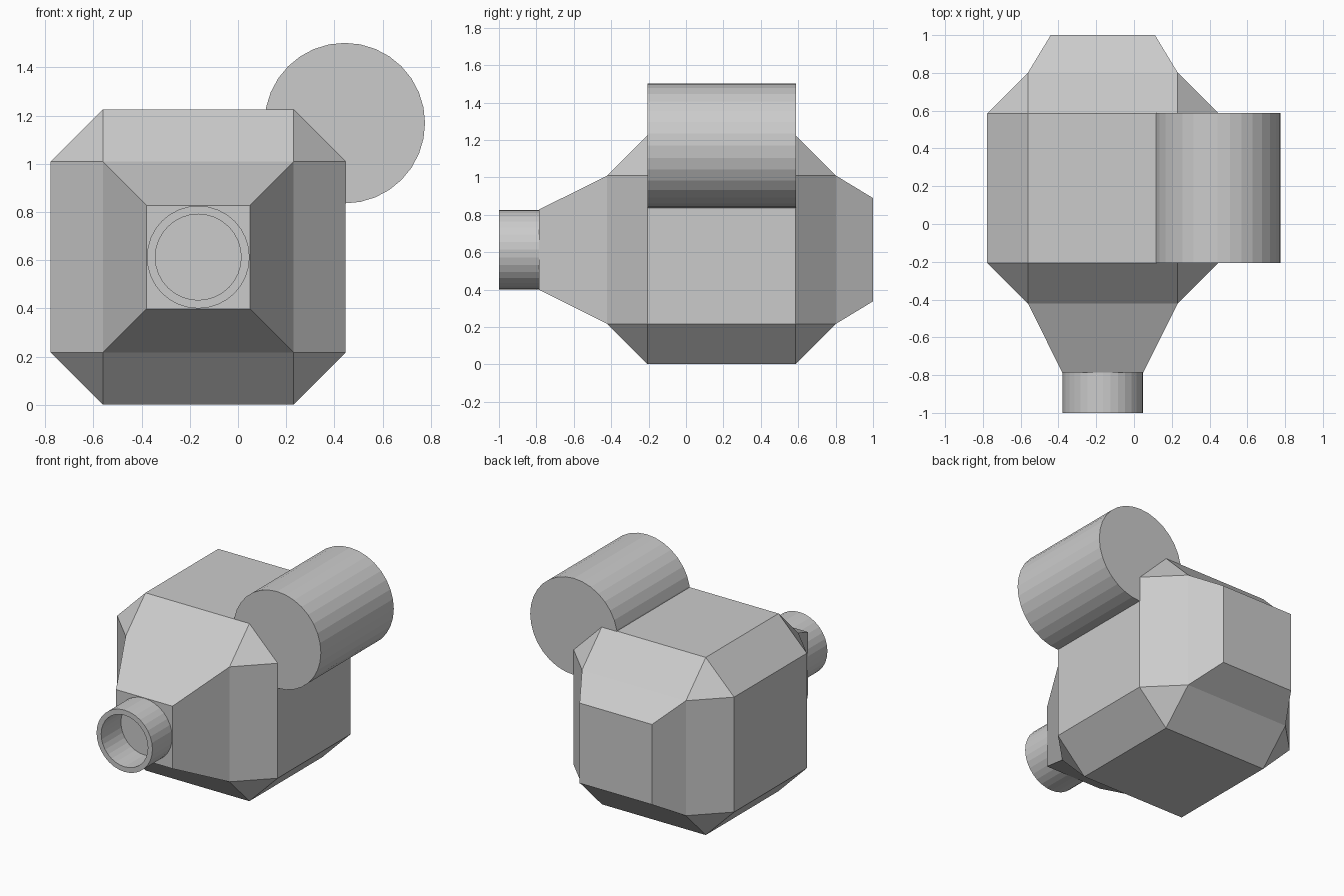
import bpy, bmesh, math
from mathutils import Vector

if "Cube" in bpy.data.objects:
    bpy.data.objects.remove(bpy.data.objects["Cube"])

CX, CY, CZ = -0.165, 0.19, 0.613   # body centre
OUT, FLAT = 0.612, 0.396           # half width, half size of the flat faces


def add_object(name, bm):
    bmesh.ops.recalc_face_normals(bm, faces=bm.faces[:])
    mesh = bpy.data.meshes.new(name)
    bm.to_mesh(mesh)
    bm.free()
    ob = bpy.data.objects.new(name, mesh)
    bpy.context.collection.objects.link(ob)
    return ob


def lathe_y(name, cx, cz, profile, close=False, sides=32):
    """Sweep (radius, y) points around an axis parallel to y."""
    bm = bmesh.new()
    rings = []
    for r, y in profile:
        rings.append([bm.verts.new((cx + r * math.cos(2 * math.pi * i / sides), y,
                                    cz + r * math.sin(2 * math.pi * i / sides)))
                      for i in range(sides)])
    for a, b in zip(rings, rings[1:]):
        for i in range(sides):
            j = (i + 1) % sides
            bm.faces.new((a[i], a[j], b[j], b[i]))
    if close:
        bm.faces.new(rings[0])
        bm.faces.new(rings[-1])
    return add_object(name, bm)


# Body: cube with wide chamfers and triangular corners
bm = bmesh.new()
for sx in (-1, 1):
    for sy in (-1, 1):
        for sz in (-1, 1):
            for axis in range(3):
                p = [FLAT * sx, FLAT * sy, FLAT * sz]
                p[axis] *= OUT / FLAT
                bm.verts.new((CX + p[0], CY + p[1], CZ + p[2]))
bmesh.ops.convex_hull(bm, input=bm.verts[:])
bmesh.ops.dissolve_limit(bm, angle_limit=math.radians(2),
                         verts=bm.verts[:], edges=bm.edges[:])
bm.normal_update()

# Tapered front and back extensions of the body
for direction, end_y, half in ((-1, -0.785, 0.215), (1, 1.0, 0.276)):
    bm.normal_update()
    face = max(bm.faces, key=lambda f: f.normal.y * direction)
    new = bmesh.ops.extrude_discrete_faces(bm, faces=[face])["faces"][0]
    for v in new.verts:
        v.co = Vector((CX + (v.co.x - CX) * half / FLAT, end_y,
                       CZ + (v.co.z - CZ) * half / FLAT))
add_object("body", bm)

# Hollow round nozzle on the front
lathe_y("nozzle", CX, CZ, [(0.213, -0.785), (0.213, -1.0), (0.178, -1.0), (0.178, -0.785)])

# Solid drum along the upper right edge
lathe_y("drum", 0.443, 1.169, [(0.333, -0.206), (0.333, 0.588)], close=True)
